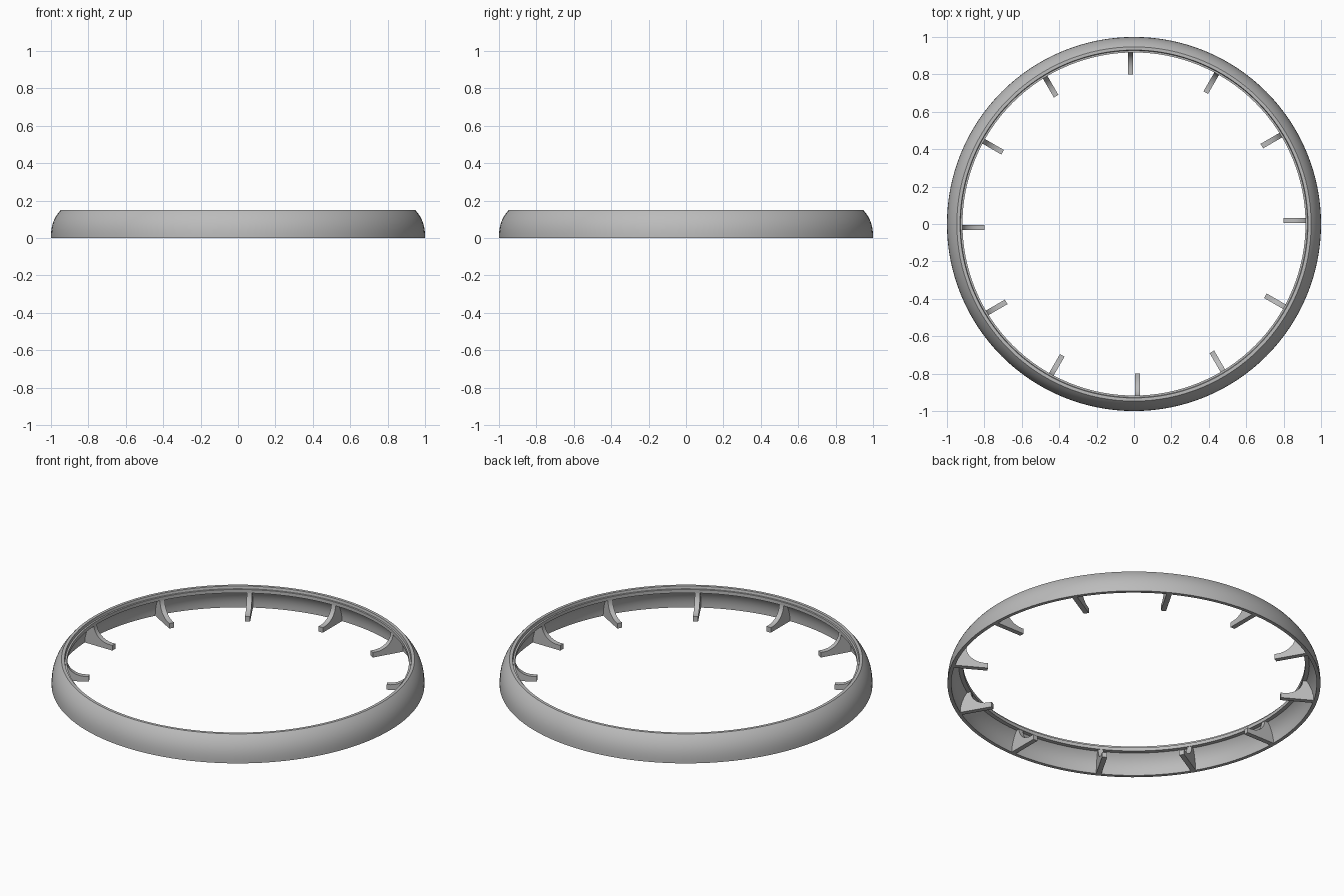
import bpy, bmesh, math
from mathutils import Matrix

cube = bpy.data.objects.get("Cube")
if cube:
    bpy.data.objects.remove(cube)

SEGMENTS = 128
TABS = 12

grey = bpy.data.materials.new("plain grey")
grey.use_nodes = True
colour = (0.5, 0.5, 0.5, 1)
grey.diffuse_color = colour
grey.node_tree.nodes["Principled BSDF"].inputs["Base Color"].default_value = colour


def finish(name, bm):
    """Turn a bmesh into a named grey object with sharp edges kept."""
    bmesh.ops.recalc_face_normals(bm, faces=bm.faces)
    mesh = bpy.data.meshes.new(name)
    bm.to_mesh(mesh)
    bm.free()
    obj = bpy.data.objects.new(name, mesh)
    obj.data.materials.append(grey)
    bpy.context.collection.objects.link(obj)
    bpy.ops.object.select_all(action="DESELECT")
    obj.select_set(True)
    bpy.context.view_layer.objects.active = obj
    bpy.ops.object.shade_smooth_by_angle(angle=math.radians(30))
    return obj


# Bezel ring: rounded outer wall, stepped lip, hollow underside
def wall(radius, drop, height, steps=10):
    """Quarter-round wall from the base up to the given height."""
    points = []
    for i in range(steps + 1):
        t = i / steps * math.pi / 2
        z = height * math.sin(t * 0.9) / math.sin(math.pi * 0.45)
        points.append((radius - drop * (z / height) ** 2.6, z))
    return points


outer = wall(1.0, 0.053, 0.15)
lip = [(0.93, 0.15), (0.927, 0.135), (0.917, 0.135), (0.917, 0.115)]
inner = wall(0.98, 0.04, 0.115)[::-1]
profile = outer + lip + inner

bm = bmesh.new()
rings = []
for k in range(SEGMENTS):
    a = 2 * math.pi * k / SEGMENTS
    rings.append([bm.verts.new((r * math.cos(a), r * math.sin(a), z)) for r, z in profile])
for k in range(SEGMENTS):
    here, there = rings[k], rings[(k + 1) % SEGMENTS]
    for i in range(len(profile)):
        j = (i + 1) % len(profile)
        bm.faces.new((here[i], there[i], there[j], here[j]))
finish("bezel_ring", bm)


# Inward tabs: flat base, concave upper edge, small blunt tip
def tab(index):
    edge = [(0.8, 0.0), (0.8, 0.03), (0.82, 0.03)]
    for i in range(1, 9):
        t = i / 8 * math.pi / 2
        edge.append((0.82 + 0.1 * math.sin(t), 0.117 - 0.087 * math.cos(t)))
    edge += [(0.945, 0.117), (0.97, 0.06), (0.985, 0.0)]
    bm = bmesh.new()
    face = bm.faces.new([bm.verts.new((r, 0.005, z)) for r, z in edge])
    side = bmesh.ops.extrude_face_region(bm, geom=[face])["geom"]
    moved = [v for v in side if isinstance(v, bmesh.types.BMVert)]
    bmesh.ops.translate(bm, verts=moved, vec=(0, 0.028, 0))
    bm.transform(Matrix.Rotation(2 * math.pi * index / TABS, 4, "Z"))
    finish(f"inner_tab_{index + 1}", bm)


for n in range(TABS):
    tab(n)
